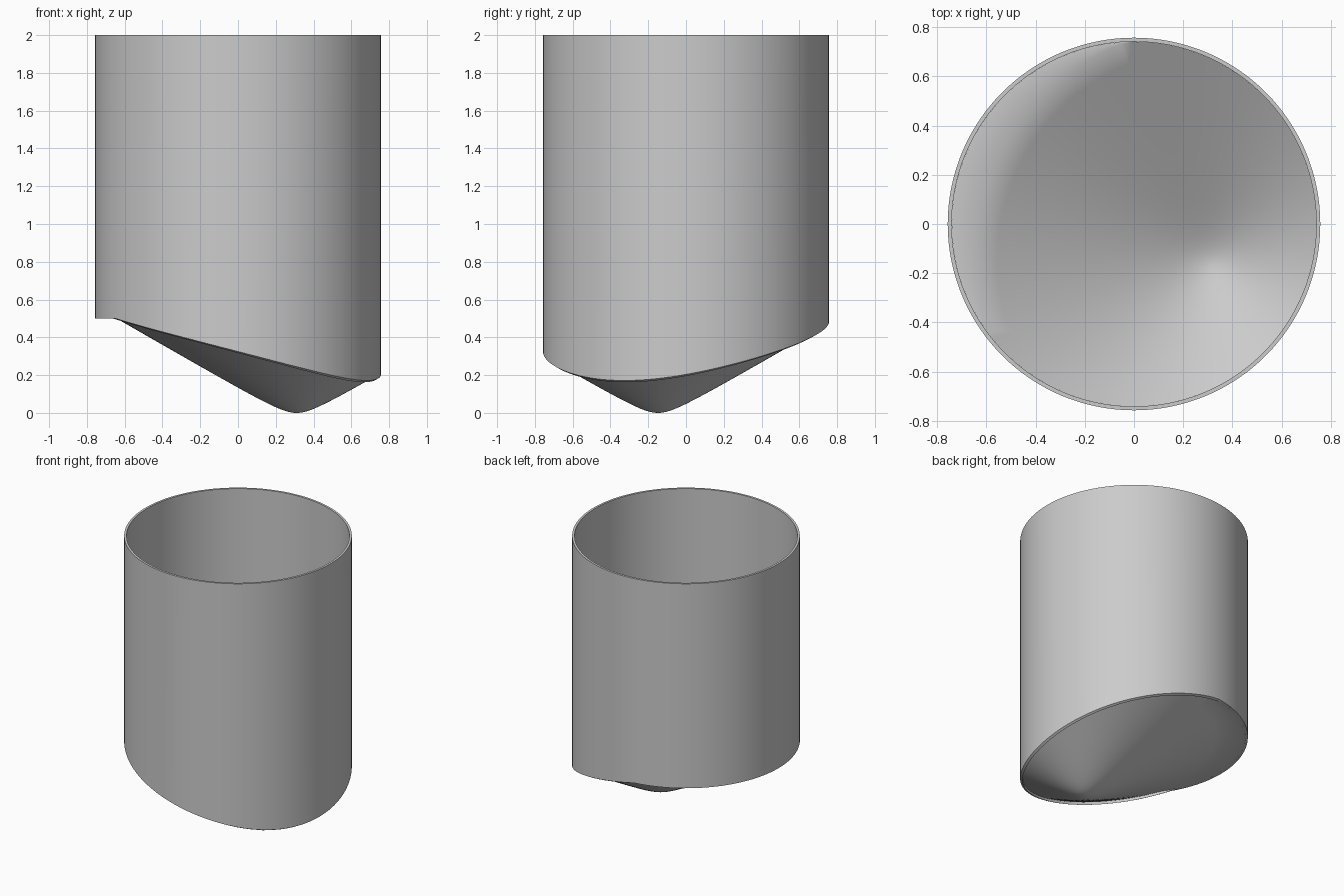
import bpy, bmesh, math

cube = bpy.data.objects.get("Cube")
if cube:
    bpy.data.objects.remove(cube, do_unlink=True)

SEGMENTS = 128
OUTER, INNER, TOP, CAP = 0.757, 0.741, 2.0, 0.5
TIP_X, TIP_Y = 0.31, -0.148
SLOPE, ROUNDING = math.tan(math.radians(30)), 0.053
LIP = 0.02  # how far the wall hangs below the funnel

grey = bpy.data.materials.new("light grey")
grey.use_nodes = True
grey.diffuse_color = (0.6, 0.6, 0.6, 1)
grey.node_tree.nodes["Principled BSDF"].inputs["Base Color"].default_value = (0.6, 0.6, 0.6, 1)


def funnel_height(x, y):
    """Height of the cone with a rounded tip."""
    r = math.hypot(x - TIP_X, y - TIP_Y)
    return math.hypot(ROUNDING, SLOPE * r) - ROUNDING


def bridge(bm, a, b):
    for i in range(SEGMENTS):
        j = (i + 1) % SEGMENTS
        bm.faces.new((a[i], a[j], b[j], b[i]))


def finish(bm, name):
    mesh = bpy.data.meshes.new(name)
    bm.to_mesh(mesh)
    bm.free()
    obj = bpy.data.objects.new(name, mesh)
    bpy.context.collection.objects.link(obj)
    mesh.materials.append(grey)
    bpy.ops.object.select_all(action="DESELECT")
    obj.select_set(True)
    bpy.context.view_layer.objects.active = obj
    bpy.ops.object.shade_smooth_by_angle(angle=math.radians(30))


angles = [math.tau * i / SEGMENTS for i in range(SEGMENTS)]

# Tube wall, its lower edge trimmed parallel to the funnel
bm = bmesh.new()
loops = []
for radius, at_top in ((OUTER, False), (OUTER, True), (INNER, True), (INNER, False)):
    loop = []
    for a in angles:
        x, y = radius * math.cos(a), radius * math.sin(a)
        z = TOP if at_top else min(CAP, funnel_height(x, y) - LIP)
        loop.append(bm.verts.new((x, y, z)))
    loops.append(loop)
for k in range(4):
    bridge(bm, loops[k], loops[(k + 1) % 4])
bmesh.ops.recalc_face_normals(bm, faces=bm.faces)
finish(bm, "tube_wall")

# Off-centre funnel floor, flat where it reaches the cap height
bm = bmesh.new()
RINGS = 16
crease = math.sqrt((CAP + ROUNDING) ** 2 - ROUNDING ** 2) / SLOPE
reach = []
for a in angles:
    # distance from the tip to the inside of the wall
    along = TIP_X * math.cos(a) + TIP_Y * math.sin(a)
    gap = INNER ** 2 - TIP_X ** 2 - TIP_Y ** 2
    reach.append(math.sqrt(along ** 2 + gap) - along)
rings = []
for k in range(1, RINGS + 2):
    ring = []
    for a, limit in zip(angles, reach):
        r = limit if k > RINGS else min(limit, crease) * (k / RINGS) ** 1.5
        x, y = TIP_X + r * math.cos(a), TIP_Y + r * math.sin(a)
        ring.append(bm.verts.new((x, y, min(CAP, funnel_height(x, y)))))
    rings.append(ring)
tip = bm.verts.new((TIP_X, TIP_Y, 0))
for i in range(SEGMENTS):
    bm.faces.new((tip, rings[0][i], rings[0][(i + 1) % SEGMENTS]))
for inner, outer in zip(rings, rings[1:]):
    bridge(bm, outer, inner)
bmesh.ops.remove_doubles(bm, verts=bm.verts, dist=0.0001)
bmesh.ops.recalc_face_normals(bm, faces=bm.faces)
bm.normal_update()
if sum(f.normal.z for f in bm.faces) < 0:
    bmesh.ops.reverse_faces(bm, faces=bm.faces)
finish(bm, "funnel_floor")
